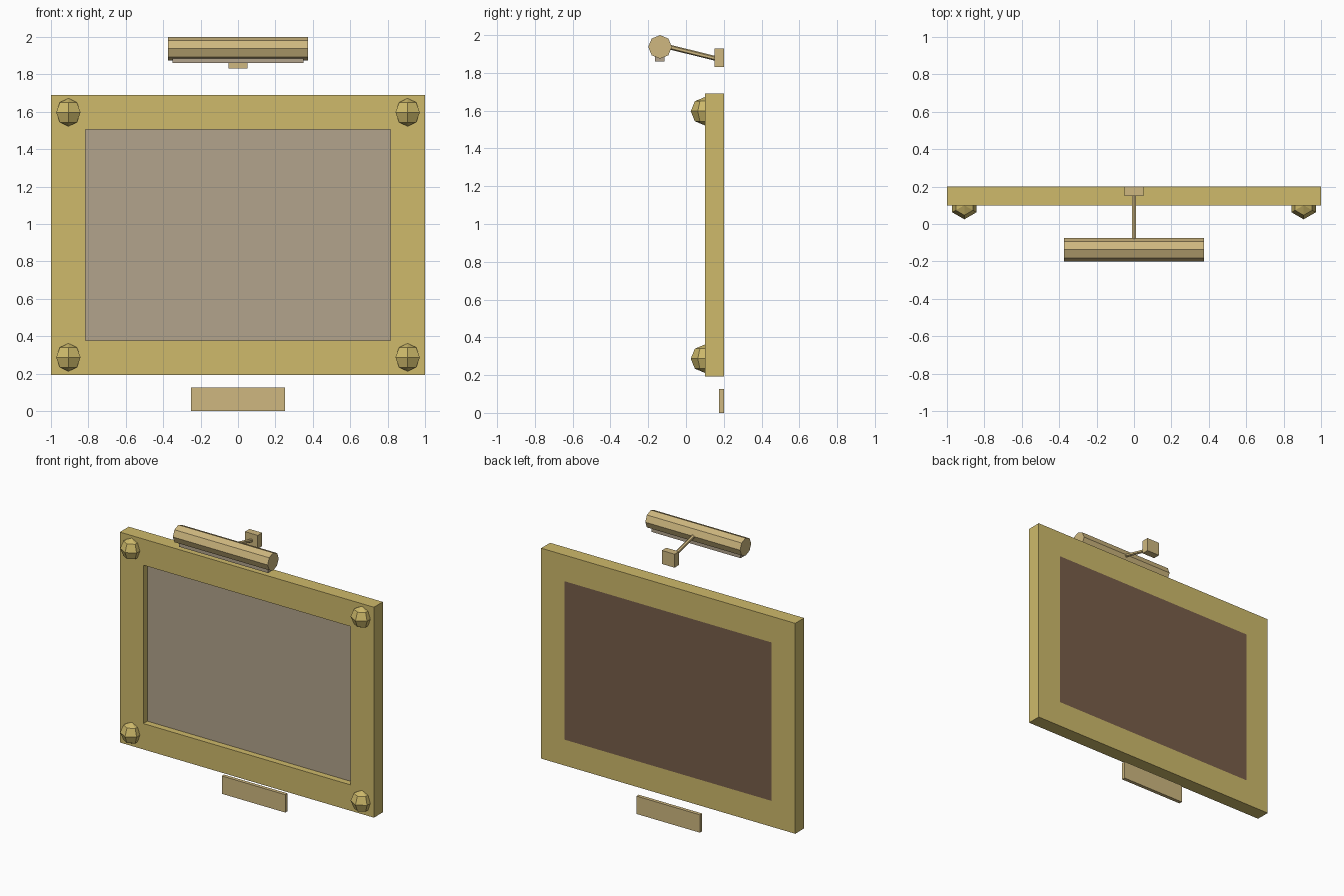
import bpy, bmesh
from math import sin, cos, pi
from mathutils import Vector

cube = bpy.data.objects.get("Cube")
if cube:
    bpy.data.objects.remove(cube, do_unlink=True)


def material(name, rgb):
    colour = [c / 12.92 if c < 0.04 else ((c + 0.055) / 1.055) ** 2.4 for c in rgb] + [1]
    m = bpy.data.materials.new(name)
    m.use_nodes = True
    m.diffuse_color = colour
    m.node_tree.nodes["Principled BSDF"].inputs["Base Color"].default_value = colour
    return m


gold = material("gold", (0.81, 0.73, 0.42))
brass = material("brass", (0.81, 0.72, 0.50))
canvas = material("canvas", (0.70, 0.64, 0.55))
brown = material("brown_backing", (0.47, 0.37, 0.29))


def finish(name, bm, *mats):
    bmesh.ops.recalc_face_normals(bm, faces=bm.faces)
    mesh = bpy.data.meshes.new(name)
    bm.to_mesh(mesh)
    bm.free()
    for m in mats:
        mesh.materials.append(m)
    ob = bpy.data.objects.new(name, mesh)
    bpy.context.scene.collection.objects.link(ob)
    return ob


def box(name, x, y, z, *mats):
    """Box from (min, max) pairs."""
    bm = bmesh.new()
    bmesh.ops.create_cube(bm, size=1)
    for v in bm.verts:
        v.co = [(lo + hi) / 2 + c * (hi - lo) for c, (lo, hi) in zip(v.co, (x, y, z))]
    return finish(name, bm, *mats)


def lathe(name, rings, sides, mat, centre, axis=(0, 0, 1)):
    """Faceted solid from (radius, height) rings, turned to an axis."""
    bm = bmesh.new()
    loops = []
    for r, h in rings:
        angles = [2 * pi * i / sides - pi / 2 for i in range(sides)]
        loops.append([bm.verts.new((r * cos(a), r * sin(a), h)) for a in angles])
    for a, b in zip(loops, loops[1:]):
        for i in range(sides):
            j = (i + 1) % sides
            bm.faces.new((a[i], a[j], b[j], b[i]))
    for end in (0, -1):
        if rings[end][0] > 0.001:
            bm.faces.new(loops[end])
    bmesh.ops.remove_doubles(bm, verts=bm.verts, dist=0.0001)
    ob = finish(name, bm, mat)
    ob.location = centre
    if axis != (0, 0, 1):
        ob.rotation_mode = 'QUATERNION'
        ob.rotation_quaternion = Vector(axis).to_track_quat('Z', 'Y')
    return ob


# Frame: rectangular ring with an open middle
bm = bmesh.new()
outlines = [(1.0, 0.193, 1.69, 0.1), (1.0, 0.193, 1.69, 0.2),
            (0.815, 0.377, 1.504, 0.2), (0.815, 0.377, 1.504, 0.1)]
loops = [[bm.verts.new(p) for p in ((-x, y, lo), (x, y, lo), (x, y, hi), (-x, y, hi))]
         for x, lo, hi, y in outlines]
for k in range(4):
    a, b = loops[k], loops[(k + 1) % 4]
    for i in range(4):
        j = (i + 1) % 4
        bm.faces.new((a[i], a[j], b[j], b[i]))
finish("frame", bm, gold)

# Recessed picture panel with a brown back
panel = box("picture_panel", (-0.815, 0.815), (0.145, 0.2), (0.377, 1.504), canvas, brown)
for f in panel.data.polygons:
    f.material_index = 1 if f.normal.y > 0.5 else 0

# Corner studs
R = 0.075
ball = [(R * cos(t * pi / 4), R * sin(t * pi / 4)) for t in range(-2, 3)]
for side, x in (("right", -0.907), ("left", 0.907)):
    for level, z in (("lower", 0.287), ("upper", 1.597)):
        lathe(f"{level}_{side}_stud", ball, 6, gold, (x, 0.1, z))

# Picture lamp: shade, light strip, arm and wall mount
lathe("lamp_shade", [(0.0625, -0.373), (0.0625, 0.373)], 8, brass,
      (0, -0.1375, 1.9375), (1, 0, 0))
box("light_strip", (-0.35, 0.35), (-0.163, -0.113), (1.86, 1.9), canvas)
start, end = Vector((0, -0.12, 1.945)), Vector((0, 0.17, 1.873))
lathe("lamp_arm", [(0.0125, 0), (0.0125, (end - start).length)], 6, brass,
      start, tuple(end - start))
box("wall_mount", (-0.05, 0.05), (0.15, 0.2), (1.832, 1.928), brass)

# Caption plate
box("caption_plate", (-0.25, 0.25), (0.175, 0.2), (0, 0.127), brass)
